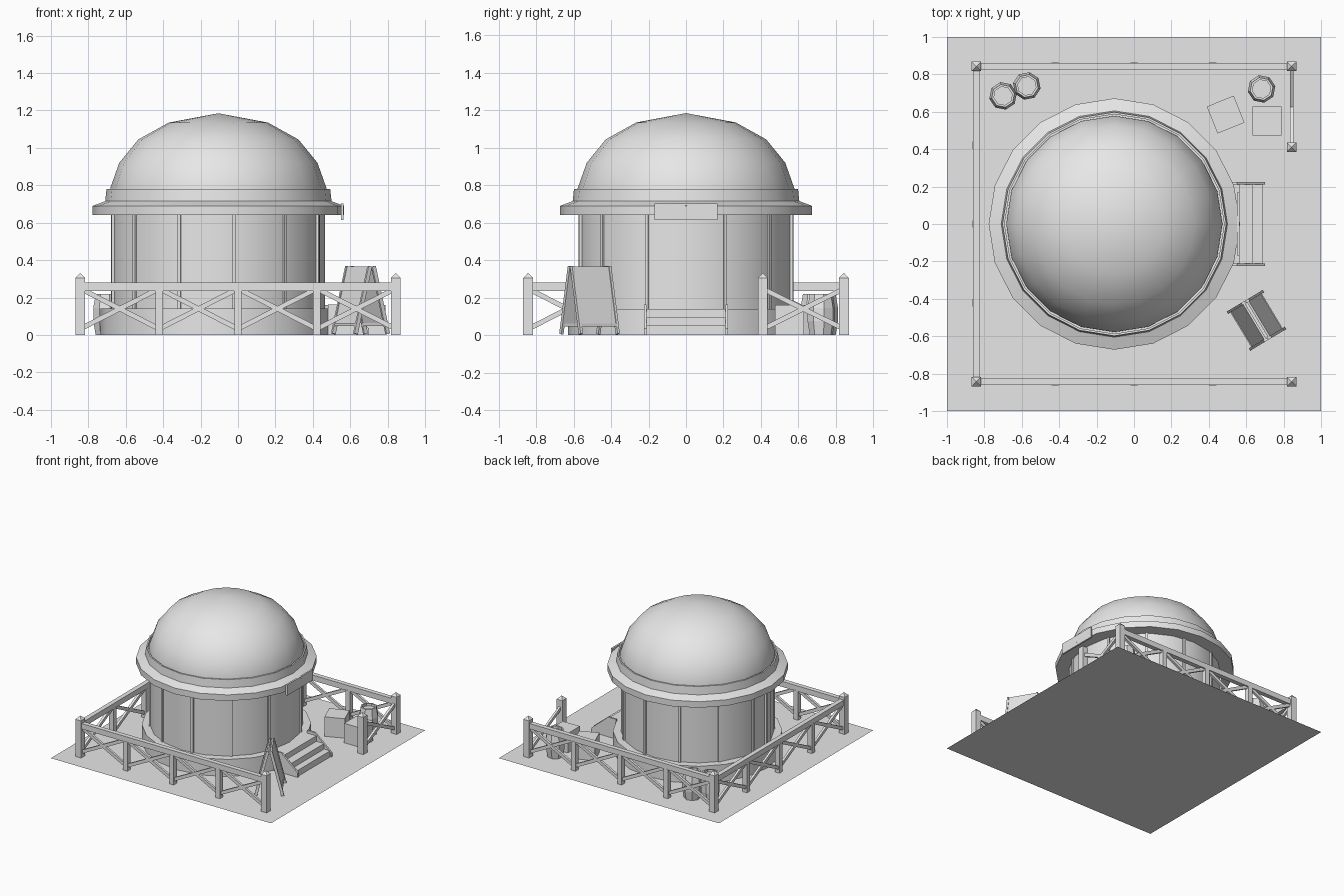
import bpy, bmesh
from math import sin, cos, pi, radians
from mathutils import Vector, Matrix

cube = bpy.data.objects.get("Cube")
if cube:
    bpy.data.objects.remove(cube, do_unlink=True)

grey = bpy.data.materials.new("plain grey")
grey.use_nodes = True
grey.diffuse_color = (0.8, 0.8, 0.8, 1)
grey.node_tree.nodes["Principled BSDF"].inputs["Base Color"].default_value = (0.8, 0.8, 0.8, 1)


def finish(name, bm, smooth=False):
    bmesh.ops.recalc_face_normals(bm, faces=bm.faces)
    mesh = bpy.data.meshes.new(name)
    bm.to_mesh(mesh)
    bm.free()
    mesh.materials.append(grey)
    obj = bpy.data.objects.new(name, mesh)
    bpy.context.collection.objects.link(obj)
    if smooth:
        bpy.ops.object.select_all(action='DESELECT')
        obj.select_set(True)
        bpy.context.view_layer.objects.active = obj
        bpy.ops.object.shade_smooth_by_angle(angle=radians(30))
    return obj


def add_box(bm, center, size, rot=Matrix()):
    m = Matrix.Translation(center) @ rot @ Matrix.Diagonal((*size, 1))
    bmesh.ops.create_cube(bm, size=1, matrix=m)


def box(name, center, size, angle=0):
    bm = bmesh.new()
    add_box(bm, center, size, Matrix.Rotation(radians(angle), 4, 'Z'))
    return finish(name, bm)


def add_beam(bm, a, b, thick, tall):
    a, b = Vector(a), Vector(b)
    d = b - a
    rot = d.to_track_quat('X', 'Z').to_matrix().to_4x4()
    add_box(bm, (a + b) / 2, (d.length, thick, tall), rot)


def lathe(name, profile, sides, x, y, smooth=True, turn=0):
    """Revolve (radius, z) points; radius 0 makes a pole."""
    bm = bmesh.new()
    rings = []
    for r, z in profile:
        n = sides if r else 1
        rings.append([bm.verts.new((x + r * cos(2 * pi * i / sides + turn),
                                    y + r * sin(2 * pi * i / sides + turn), z)) for i in range(n)])
    for lo, hi in zip(rings, rings[1:]):
        for i in range(sides):
            j = (i + 1) % sides
            quad = [lo[i % len(lo)], lo[j % len(lo)], hi[j % len(hi)], hi[i % len(hi)]]
            bm.faces.new(list(dict.fromkeys(quad)))
    return finish(name, bm, smooth)


def extrude_profile(name, points, y0, y1):
    """Solid from an (x, z) outline between two y positions."""
    bm = bmesh.new()
    face = bm.faces.new([bm.verts.new((x, y0, z)) for x, z in points])
    ext = bmesh.ops.extrude_face_region(bm, geom=[face])
    verts = [v for v in ext["geom"] if isinstance(v, bmesh.types.BMVert)]
    bmesh.ops.translate(bm, verts=verts, vec=(0, y1 - y0, 0))
    return finish(name, bm)


# Ground sheet
bm = bmesh.new()
bmesh.ops.create_grid(bm, x_segments=1, y_segments=1, size=1)
finish("ground", bm)

# Round building
CX, SIDES = -0.105, 20
lathe("plinth", [(0.63, 0), (0.63, 0.14), (0.55, 0.14)], SIDES, CX, 0)
lathe("wall", [(0.57, 0.13), (0.57, 0.65)], SIDES, CX, 0)
lathe("eave", [(0.55, 0.64), (0.672, 0.64), (0.672, 0.69), (0.605, 0.715), (0.598, 0.78),
               (0.587, 0.78), (0.587, 0.755), (0.57, 0.755)], SIDES, CX, 0)
lathe("dome", [(0.578, 0.74), (0.578, 0.785), (0.53, 0.92), (0.428, 1.045),
               (0.266, 1.135), (0, 1.185)], SIDES, CX, 0)

# Thin upright battens, with a wider bay left for the doorway
bm = bmesh.new()
for k in range(6):
    for side in (-1, 1):
        a = radians(side * (21.5 + 30 * k))
        add_box(bm, (CX + 0.568 * cos(a), 0.568 * sin(a), 0.39), (0.02, 0.018, 0.5),
                Matrix.Rotation(a, 4, 'Z'))
finish("wall_battens", bm)

# Doorway board on the eave
box("door_sign", (0.558, 0, 0.658), (0.014, 0.335, 0.088))

# Entrance steps with side boards
extrude_profile("steps", [(0.48, 0), (0.69, 0), (0.69, 0.05), (0.635, 0.05), (0.635, 0.095),
                          (0.565, 0.095), (0.565, 0.14), (0.48, 0.14)], -0.21, 0.21)
for side, y in (("left", 0.21), ("right", -0.225)):
    extrude_profile("step_board_" + side, [(0.48, 0), (0.70, 0), (0.70, 0.035), (0.55, 0.162),
                                           (0.48, 0.162)], y, y + 0.015)

# Fence posts with pointed caps
P = 0.843
for i, (x, y) in enumerate([(-P, -P), (P, -P), (-P, P), (P, P), (P, 0.41)]):
    lathe("fence_post_%d" % (i + 1), [(0.037, 0), (0.037, 0.305), (0, 0.332)],
          4, x, y, False, pi / 4)


def fence(name, start, end, bays, rail=True):
    bm = bmesh.new()
    start, end = Vector((*start, 0)), Vector((*end, 0))
    along = (end - start).normalized()
    up = Vector((0, 0, 1))
    if rail:
        add_beam(bm, start + up * 0.258, end + up * 0.258, 0.038, 0.045)
    for i in range(bays):
        a = start.lerp(end, i / bays) + along * 0.015
        b = start.lerp(end, (i + 1) / bays) - along * 0.015
        low, high = up * 0.04, up * 0.24
        add_beam(bm, a + low, b + high, 0.02, 0.026)
        add_beam(bm, a + high, b + low, 0.018, 0.026)
        if i:
            mid = a - along * 0.015
            add_beam(bm, mid, mid + up * 0.24, 0.04, 0.04)
    finish(name, bm)


fence("front_fence", (-P, -P), (P, -P), 4)
fence("back_fence", (-P, P), (P, P), 4)
fence("right_fence", (-P, -P), (-P, P), 4)
fence("left_fence", (P, 0.41), (P, P), 1, rail=False)

# Open barrels
for i, (x, y) in enumerate([(-0.70, 0.685), (-0.573, 0.738), (0.682, 0.722)]):
    lathe("barrel_%d" % (i + 1), [(0, 0), (0.062, 0), (0.075, 0.075), (0.075, 0.145), (0.062, 0.22),
                                  (0.05, 0.22), (0.05, 0.2), (0, 0.2)], 8, x, y, False, pi / 8 * (i + 0.5))

# Crates
box("crate_1", (0.49, 0.585, 0.08), (0.155, 0.155, 0.16), 22)
box("crate_2", (0.71, 0.552, 0.08), (0.155, 0.155, 0.16))

# Folding board stand
bm = bmesh.new()
for s in (-1, 1):
    def on_slope(u, z):
        return Vector((u, s * (0.012 + 0.09 * (0.365 - z) / 0.365), z))
    add_beam(bm, on_slope(0, 0.06), on_slope(0, 0.365), 0.22, 0.012)
    for u in (-0.115, 0.115):
        add_beam(bm, on_slope(u, 0.006), on_slope(u, 0.367), 0.014, 0.022)
    add_beam(bm, on_slope(-0.115, 0.055), on_slope(0.115, 0.055), 0.02, 0.016)
stand = finish("board_stand", bm)
stand.location = (0.655, -0.515, 0)
stand.rotation_euler = (0, 0, radians(-59))
